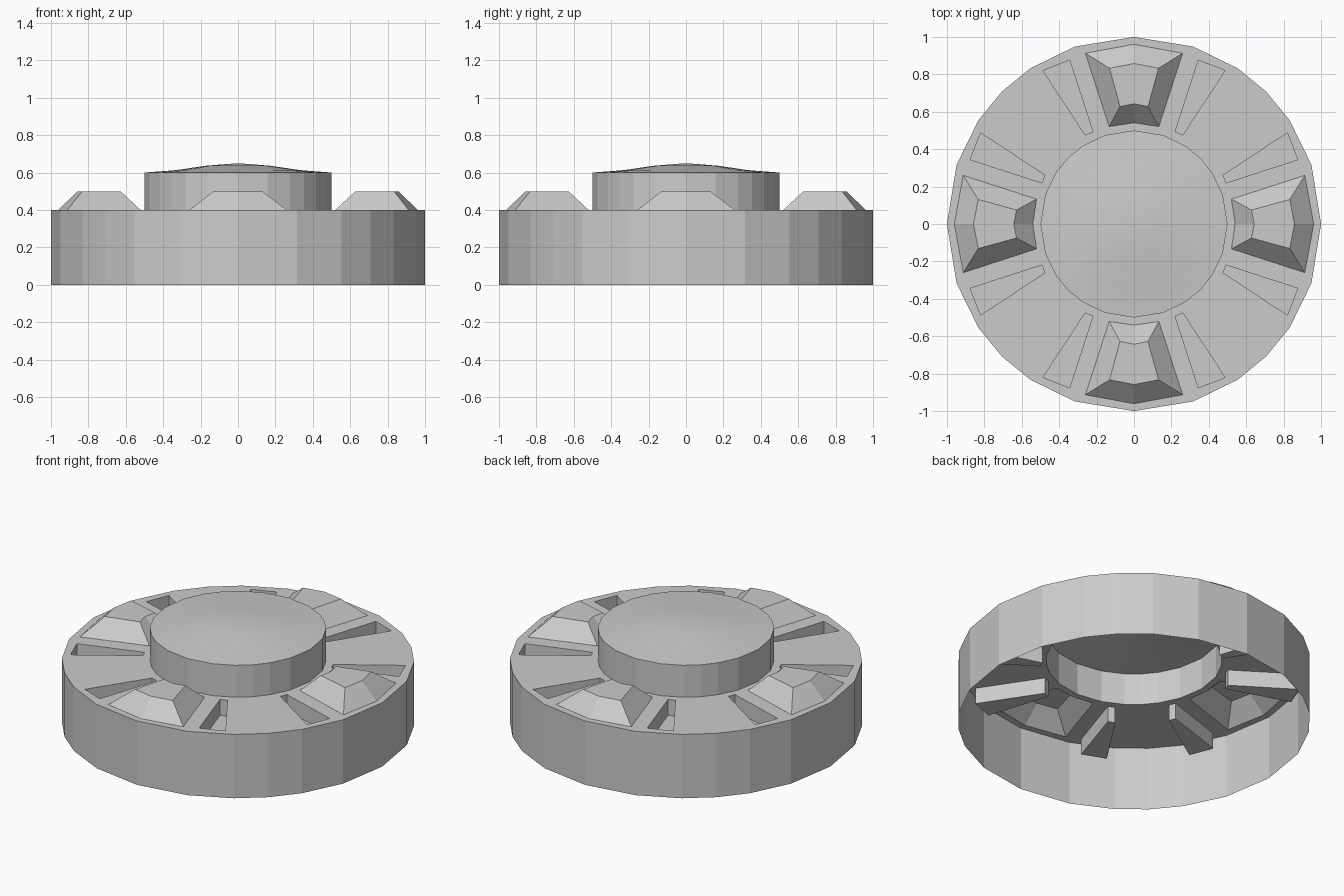
import bpy
import bmesh
from math import hypot, pi
from mathutils import Matrix, Vector

if "Cube" in bpy.data.objects:
    bpy.data.objects.remove(bpy.data.objects["Cube"], do_unlink=True)

RIM_Z, HUB_Z, DOME_RISE = 0.4, 0.6, 0.05
BUMP_Z, SLOT_Z = 0.5, 0.3
HUB_R = 0.5
N = 3  # grid cells from the centre to the edge

grey = bpy.data.materials.new("plain grey")
grey.use_nodes = True
grey.diffuse_color = (0.6, 0.6, 0.6, 1)
grey.node_tree.nodes["Principled BSDF"].inputs["Base Color"].default_value = (0.6, 0.6, 0.6, 1)


def finish(name, bm, smooth=False):
    """Turn a bmesh into a named grey object."""
    mesh = bpy.data.meshes.new(name)
    bm.to_mesh(mesh)
    bm.free()
    mesh.materials.append(grey)
    obj = bpy.data.objects.new(name, mesh)
    bpy.context.collection.objects.link(obj)
    if smooth:
        bpy.ops.object.select_all(action='DESELECT')
        obj.select_set(True)
        bpy.context.view_layer.objects.active = obj
        bpy.ops.object.shade_smooth_by_angle()
    return obj


def loop(bm, points, z):
    return [bm.verts.new((p[0], p[1], z)) for p in points]


def bridge(bm, low, high):
    """Quads between two anticlockwise loops, facing outward."""
    n = len(low)
    for i in range(n):
        j = (i + 1) % n
        bm.faces.new((low[i], low[j], high[j], high[i]))


def circle(radius):
    """Square-grid border pushed out to a circle, anticlockwise."""
    side = [Vector((N, i)).normalized() * radius for i in range(-N, N)]
    return [Matrix.Rotation(q * pi / 2, 2) @ p for q in range(4) for p in side]


def turned(points, quarter):
    return [Matrix.Rotation(quarter * pi / 2, 2) @ Vector(p) for p in points]


def mirrored(points):
    return [(-x, y) for x, y in reversed(points)]


# Outlines at the back of the wheel, anticlockwise
bump_base = [(-0.26, 0.913), (-0.133, 0.521), (0, 0.541),
             (0.133, 0.521), (0.26, 0.913), (0, 0.961)]
bump_top = [(-0.131, 0.833), (-0.075, 0.628), (0, 0.643),
            (0.075, 0.628), (0.131, 0.833), (0, 0.858)]
slot = [(0.22, 0.493), (0.261, 0.477), (0.487, 0.82), (0.344, 0.876)]
bumps = [(turned(bump_base, q), turned(bump_top, q)) for q in range(4)]
slots = [turned(s, q) for q in range(4) for s in (slot, mirrored(slot))]

# Outer wall, open underneath
bm = bmesh.new()
bridge(bm, loop(bm, circle(1), 0), loop(bm, circle(1), RIM_Z))
finish("outer_wall", bm)

# Flat rim with openings for the hub, bumps and slots
bm = bmesh.new()
for outline in [circle(1), circle(HUB_R)] + [b for b, _ in bumps] + slots:
    ring = loop(bm, outline, RIM_Z)
    for i, v in enumerate(ring):
        bm.edges.new((v, ring[i - 1]))
bmesh.ops.triangle_fill(bm, edges=bm.edges[:], use_beauty=True,
                        use_dissolve=False, normal=(0, 0, 1))
bm.normal_update()
for face in bm.faces:
    if face.normal.z < 0:
        face.normal_flip()
finish("rim", bm)

# Hollow raised bumps
for number, (base, top) in enumerate(bumps, 1):
    bm = bmesh.new()
    high = loop(bm, top, BUMP_Z)
    bridge(bm, loop(bm, base, RIM_Z), high)
    bm.faces.new(high)
    finish(f"bump_{number}", bm)

# Sunken slots
for number, outline in enumerate(slots, 1):
    bm = bmesh.new()
    floor = loop(bm, outline, SLOT_Z)
    bridge(bm, loop(bm, outline, RIM_Z), floor)
    bm.faces.new(floor)
    finish(f"slot_{number}", bm)

# Hub wall
bm = bmesh.new()
bridge(bm, loop(bm, circle(HUB_R), RIM_Z), loop(bm, circle(HUB_R), HUB_Z))
finish("hub_wall", bm)

# Domed hub cap: a square grid eased into a circle with a bell profile
bm = bmesh.new()
grid = {}
for i in range(-N, N + 1):
    for j in range(-N, N + 1):
        t = max(abs(i), abs(j)) / N
        stretch = (hypot(i, j) / (t * N)) ** t if t else 1
        scale = HUB_R / N / stretch
        z = HUB_Z + DOME_RISE * (1 - t * t * (3 - 2 * t))
        grid[i, j] = bm.verts.new((i * scale, j * scale, z))
for i in range(-N, N):
    for j in range(-N, N):
        bm.faces.new((grid[i, j], grid[i + 1, j], grid[i + 1, j + 1], grid[i, j + 1]))
finish("hub_cap", bm, smooth=True)
